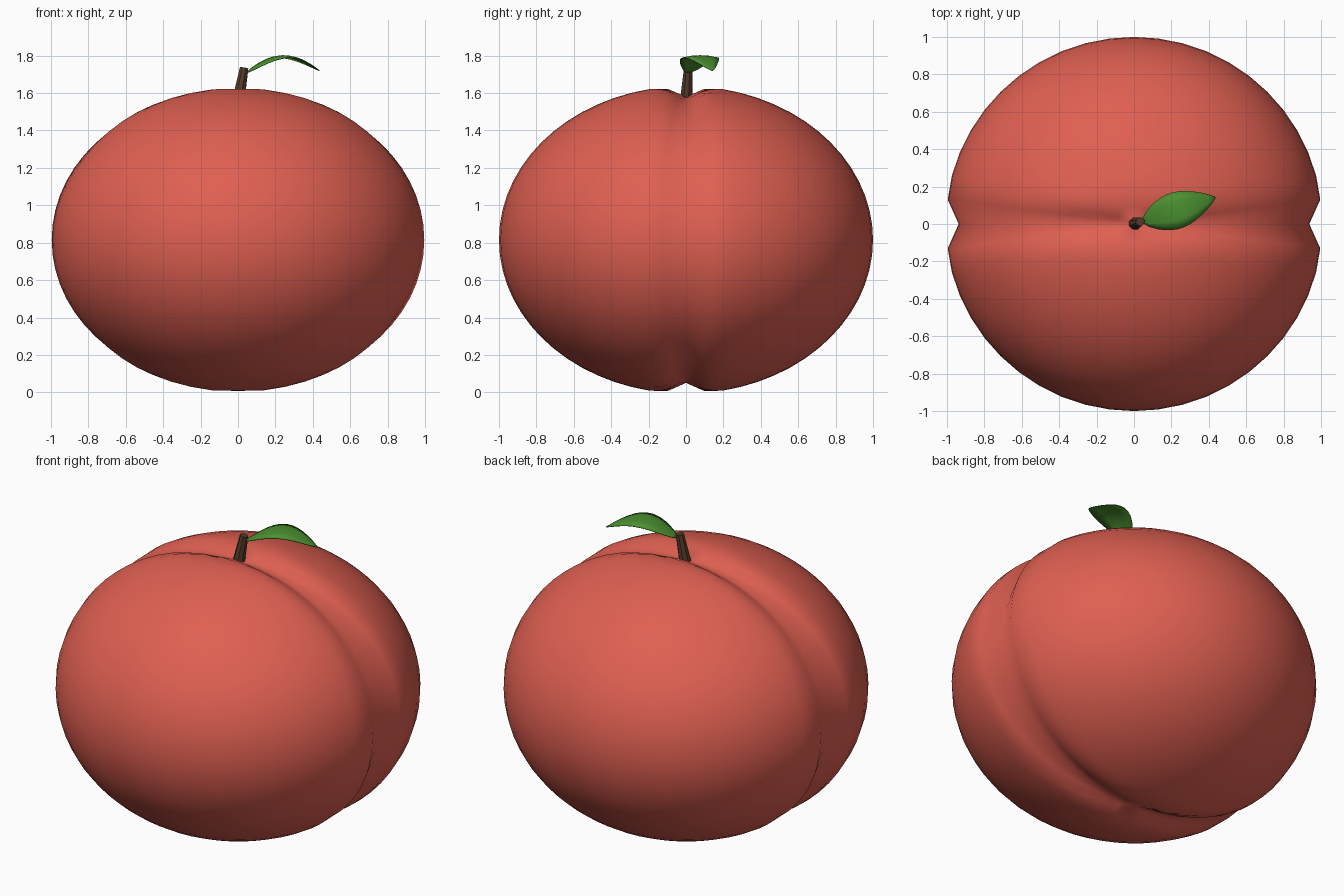
import bpy, bmesh, math
from mathutils import Vector

if "Cube" in bpy.data.objects:
    bpy.data.objects.remove(bpy.data.objects["Cube"])


def material(name, rgb):
    m = bpy.data.materials.new(name)
    m.diffuse_color = (*rgb, 1)
    m.use_nodes = True
    m.node_tree.nodes["Principled BSDF"].inputs["Base Color"].default_value = m.diffuse_color
    return m


def finish(bm, name, mat, smooth=True):
    bmesh.ops.recalc_face_normals(bm, faces=bm.faces)
    me = bpy.data.meshes.new(name)
    for f in bm.faces:
        f.smooth = smooth
    bm.to_mesh(me)
    bm.free()
    me.materials.append(mat)
    ob = bpy.data.objects.new(name, me)
    bpy.context.collection.objects.link(ob)
    return ob


red = material("peach red", (0.74, 0.115, 0.083))
brown = material("stem brown", (0.09, 0.045, 0.024))
green = material("leaf green", (0.07, 0.28, 0.03))

# Fruit body: squashed sphere with a crease all round the y = 0 plane
bm = bmesh.new()
bmesh.ops.create_uvsphere(bm, u_segments=48, v_segments=32, radius=1)
for v in bm.verts:
    k = 1.0 - 0.07 * math.exp(-(v.co.y / 0.075) ** 2)
    v.co = Vector((v.co.x * k * 1.008, v.co.y, v.co.z * k * 0.822 + 0.815))
finish(bm, "fruit_body", red)

# Stem: leaning tapered stick
bm = bmesh.new()
base, tip = Vector((0, 0, 1.55)), Vector((0.033, 0.012, 1.735))
axis = tip - base
bmesh.ops.create_cone(bm, cap_ends=True, segments=8, radius1=0.036,
                      radius2=0.024, depth=axis.length)
rot = axis.to_track_quat('Z', 'Y')
for v in bm.verts:
    v.co = rot @ v.co + (base + tip) / 2
finish(bm, "stem", brown, smooth=False)

# Leaf: arched, pointed blade
bm = bmesh.new()
start, end = Vector((0.04, 0.01, 1.705)), Vector((0.435, 0.142, 1.72))
along = end - start
side = Vector((-along.y, along.x, 0)).normalized()
N = 12
rows = []
for i in range(N + 1):
    t = i / N
    half = 0.004 + 0.094 * math.sin(math.pi * t ** 0.9) ** 0.9 if 0 < t < 1 else 0.003
    centre = start + along * t + Vector((0, 0, 0.088 * math.sin(math.pi * t)))
    rows.append([bm.verts.new(centre + side * half * s - Vector((0, 0, 0.012 * s * s * half / 0.1)))
                 for s in (-1, -0.5, 0, 0.5, 1)])
for a, b in zip(rows, rows[1:]):
    for j in range(4):
        bm.faces.new((a[j], b[j], b[j + 1], a[j + 1]))
leaf = finish(bm, "leaf", green)
mod = leaf.modifiers.new("thickness", 'SOLIDIFY')
mod.thickness = 0.004
mod.offset = 0
